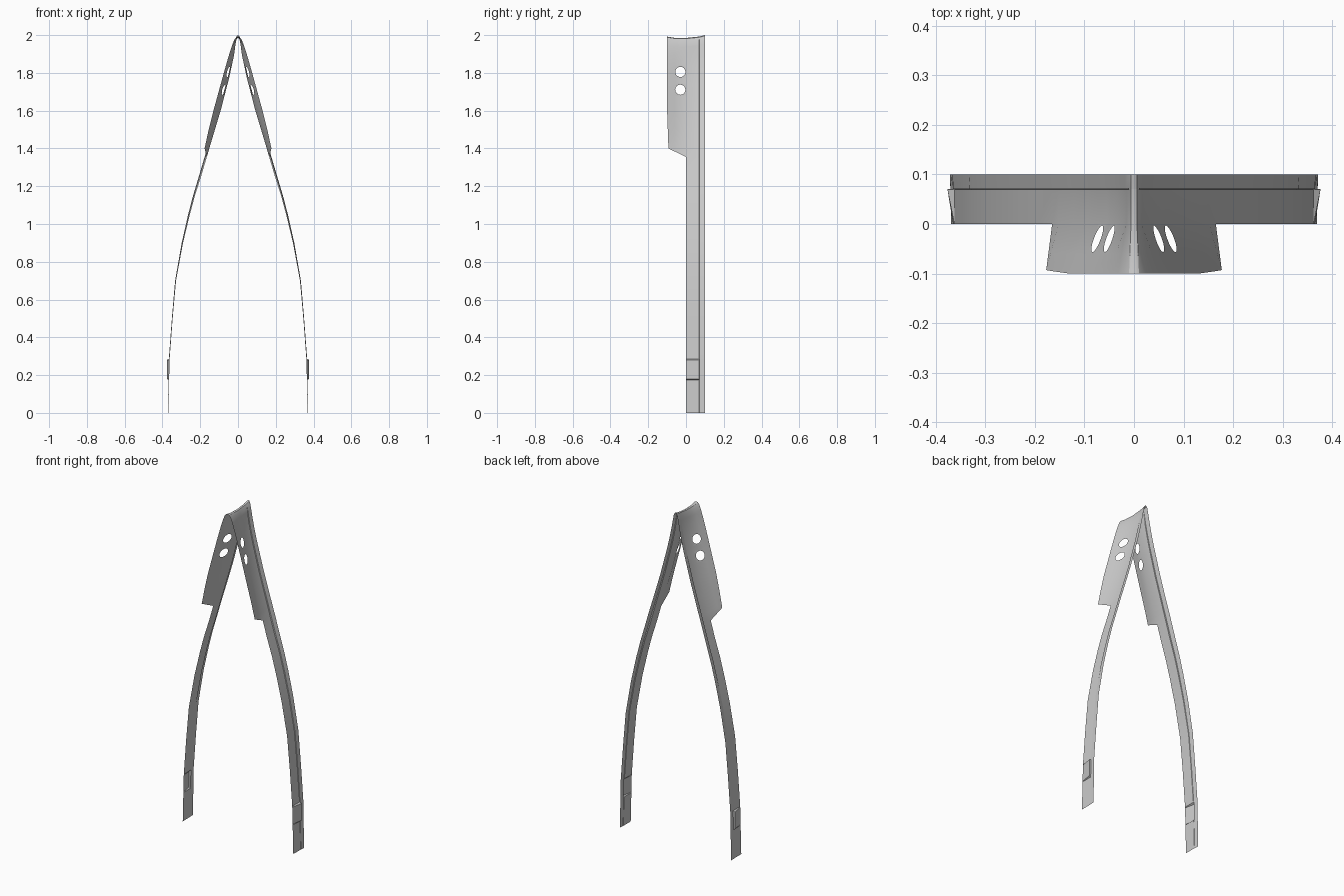
import bpy, bmesh, math

if "Cube" in bpy.data.objects:
    bpy.data.objects.remove(bpy.data.objects["Cube"])

# Profile rows: z, x at y=-0.1, y=0..0.07 (main strip), y=0.1 (rear lip)
PROFILE = [
    (2.000, .000, .000, .000), (1.996, .010, .006, .006), (1.985, .019, .010, .011),
    (1.950, .032, .015, .018), (1.900, .047, .021, .027), (1.800, .075, .040, .048),
    (1.600, .130, .092, .102), (1.500, .155, .122, .132), (1.400, .177, .152, .163),
    (1.355, .180, .165, .177), (1.250, .208, .196, .208), (1.150, .235, .228, .238),
    (1.050, .262, .255, .264), (0.900, .295, .291, .298), (0.700, .332, .328, .333),
    (0.500, .348, .346, .350), (0.286, .363, .362, .366), (0.000, .370, .369, .371)]
HOLES = [1.805, 1.711]
HOLE_Y, HOLE_R, CELL = -0.03, 0.027, 0.035
COLS = [-0.1, -0.06, 0.0, 0.07, 0.071, 0.1]


def lerp(a, b, t):
    return a + (b - a) * t


def surface(y, z):
    """Point of the bent sheet for a given depth and height."""
    for a, b in zip(PROFILE, PROFILE[1:]):
        if b[0] <= z <= a[0]:
            t = (a[0] - z) / (a[0] - b[0])
            front, mid, rear = (lerp(a[i], b[i], t) for i in (1, 2, 3))
            break
    if y <= 0:
        x = lerp(mid, front, -y / 0.1)
    elif y <= 0.07:
        x = mid
        if 0.179 <= z <= 0.281:      # raised clip pad near the foot
            x = 0.376
    else:
        x = lerp(lerp(mid, rear, 0.6), rear, (y - 0.07) / 0.03)
    # saddle-shaped dip along the ridge
    dip = 0.015 - 0.015 * (y / 0.1) ** 2 + (0.008 * -y / 0.1 if y < 0 else 0)
    if y < -0.09:                    # flange edge narrows downward
        y = lerp(-0.1, -0.093, min(1, max(0, (1.6 - z) / 0.2)))
    return (x, y, z - dip * min(1, max(0, (z - 1.85) / 0.13)))


rows = {r[0] for r in PROFILE} | {0.281, 0.28, 0.18, 0.179, 0.175}
rows -= {1.8}
for hz in HOLES:
    rows |= {round(hz + CELL, 4), round(hz - CELL, 4)}
rows = sorted(rows, reverse=True)

bm = bmesh.new()
grid = {}


def vert(y, z):
    key = (round(y, 5), round(z, 5))
    if key not in grid:
        grid[key] = bm.verts.new(surface(y, z))
    return grid[key]


def face(points):
    bm.faces.new([vert(*p) for p in points])


# Sheet: narrow strip all the way down, wide flange above z = 1.4
for z1, z0 in zip(rows, rows[1:]):
    for y0, y1 in zip(COLS, COLS[1:]):
        if y1 <= 0 and z0 < 1.399:
            continue
        hole = [h for h in HOLES if z0 < h < z1]
        if hole and y0 == -0.06:
            # cell with a round hole: one polygon per side
            corners = [(y1, z1), (y0, z1), (y0, z0), (y1, z0)]
            for k in range(4):
                arc = [math.pi / 4 + (k + i / 4) * math.pi / 2 for i in range(5)]
                ring = [(HOLE_Y + HOLE_R * math.cos(a), hole[0] + HOLE_R * math.sin(a))
                        for a in arc]
                face([corners[k]] + ring + [corners[(k + 1) % 4]])
        else:
            face([(y0, z0), (y1, z0), (y1, z1), (y0, z1)])

# Slanted lower end of the flange
face([(-0.1, 1.4), (0, 1.355), (0, 1.4), (-0.06, 1.4)])

bmesh.ops.recalc_face_normals(bm, faces=bm.faces)
bm.faces.ensure_lookup_table()
if sum(f.normal.x for f in bm.faces) < 0:
    bmesh.ops.reverse_faces(bm, faces=bm.faces)
mesh = bpy.data.meshes.new("forked_strap")
bm.to_mesh(mesh)
bm.free()
strap = bpy.data.objects.new("forked_strap", mesh)
bpy.context.collection.objects.link(strap)

# Second arm, joined at the ridge
mirror = strap.modifiers.new("mirror", 'MIRROR')
mirror.use_clip = True
mirror.merge_threshold = 0.0005

bpy.context.view_layer.objects.active = strap
strap.select_set(True)
bpy.ops.object.shade_smooth_by_angle(angle=math.radians(30))
